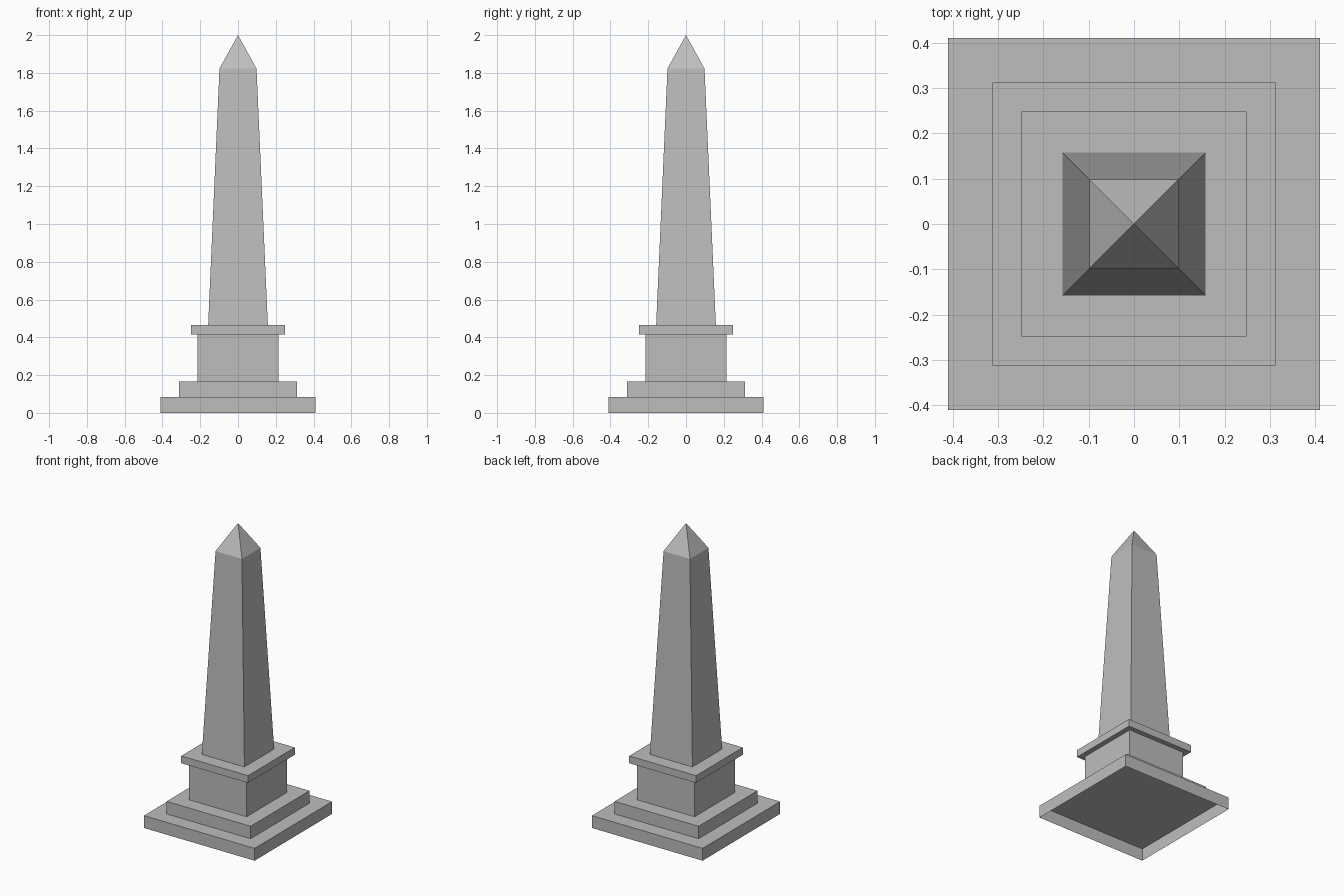
import bpy
import bmesh

if "Cube" in bpy.data.objects:
    bpy.data.objects.remove(bpy.data.objects["Cube"])

stone = bpy.data.materials.new("warm_grey_stone")
stone.diffuse_color = (0.52, 0.513, 0.50, 1.0)
stone.use_nodes = True
stone.node_tree.nodes["Principled BSDF"].inputs["Base Color"].default_value = stone.diffuse_color


def square_stack(name, rings, bottom=False):
    """Join square rings of (half width, z); a half width of 0 makes a point."""
    bm = bmesh.new()
    loops = []
    for h, z in rings:
        corners = [(-h, -h), (h, -h), (h, h), (-h, h)] if h else [(0, 0)]
        loops.append([bm.verts.new((x, y, z)) for x, y in corners])
    for lo, hi in zip(loops, loops[1:]):
        for i in range(4):
            j = (i + 1) % 4
            if len(hi) == 1:
                bm.faces.new((lo[i], lo[j], hi[0]))
            else:
                bm.faces.new((lo[i], lo[j], hi[j], hi[i]))
    if len(loops[-1]) == 4:
        bm.faces.new(loops[-1])
    if bottom:
        bm.faces.new(loops[0][::-1])
    mesh = bpy.data.meshes.new(name)
    bm.to_mesh(mesh)
    bm.free()
    mesh.materials.append(stone)
    obj = bpy.data.objects.new(name, mesh)
    bpy.context.collection.objects.link(obj)
    return obj


# Stepped base, hollow underneath
square_stack("base_slab", [(0.411, 0.0), (0.411, 0.083)])
square_stack("upper_step", [(0.312, 0.083), (0.312, 0.167)])

# Pedestal block and its overhanging cap
square_stack("pedestal", [(0.214, 0.167), (0.214, 0.416)])
square_stack("pedestal_cap", [(0.248, 0.416), (0.248, 0.465)], bottom=True)

# Tapered shaft ending in a pyramid point
square_stack("obelisk_shaft", [(0.158, 0.465), (0.098, 1.823), (0.0, 2.0)])
